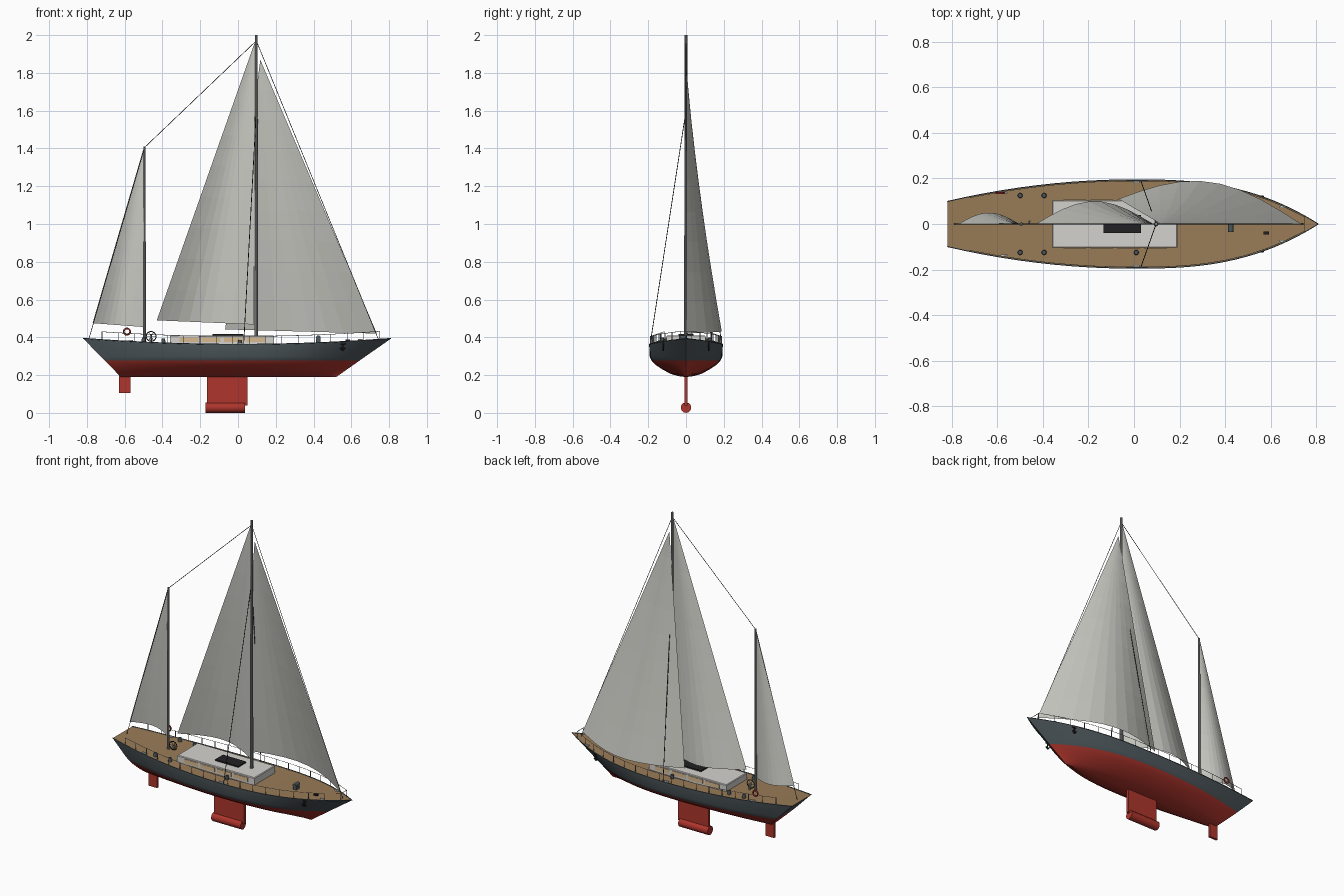
import bpy, bmesh, math
from mathutils import Vector

cube = bpy.data.objects.get("Cube")
if cube:
    bpy.data.objects.remove(cube, do_unlink=True)


def material(name, r, g, b):
    m = bpy.data.materials.new(name)
    m.use_nodes = True
    m.diffuse_color = (r, g, b, 1)
    m.node_tree.nodes["Principled BSDF"].inputs["Base Color"].default_value = (r, g, b, 1)
    return m


HULL = material("slate grey", 0.075, 0.095, 0.105)
RED = material("antifouling red", 0.42, 0.035, 0.025)
TEAK = material("teak deck", 0.32, 0.2, 0.095)
WHITE = material("cabin white", 0.66, 0.65, 0.62)
SAIL = material("sail cloth", 0.6, 0.6, 0.56)
METAL = material("spar grey", 0.27, 0.28, 0.28)
BLACK = material("black fittings", 0.015, 0.015, 0.017)
GLASS = material("warm window", 0.7, 0.5, 0.28)


def finish(name, bm, *mats, smooth=False):
    bmesh.ops.recalc_face_normals(bm, faces=bm.faces)
    me = bpy.data.meshes.new(name)
    bm.to_mesh(me)
    bm.free()
    ob = bpy.data.objects.new(name, me)
    bpy.context.collection.objects.link(ob)
    for m in mats:
        me.materials.append(m)
    if smooth:
        bpy.ops.object.select_all(action='DESELECT')
        ob.select_set(True)
        bpy.context.view_layer.objects.active = ob
        bpy.ops.object.shade_smooth_by_angle(angle=math.radians(35))
    return ob


def add_box(bm, x, y, z):
    """Box from (min, max) pairs."""
    vs = bmesh.ops.create_cube(bm, size=1)["verts"]
    for v in vs:
        v.co = [(p[0] + p[1]) / 2 + c * (p[1] - p[0]) for p, c in zip((x, y, z), v.co)]


def add_rod(bm, a, b, r, r2=None, sides=6):
    a, b = Vector(a), Vector(b)
    d = b - a
    mat = d.to_track_quat('Z', 'Y').to_matrix().to_4x4()
    mat.translation = (a + b) / 2
    bmesh.ops.create_cone(bm, cap_ends=True, segments=sides, radius1=r,
                          radius2=r if r2 is None else r2, depth=d.length, matrix=mat)


def box(name, mat, x, y, z):
    bm = bmesh.new()
    add_box(bm, x, y, z)
    return finish(name, bm, mat)


def rod(name, mat, a, b, r, r2=None, sides=8):
    bm = bmesh.new()
    add_rod(bm, a, b, r, r2, sides)
    return finish(name, bm, mat, smooth=True)


def ring(name, mat, loc, major, minor):
    bpy.ops.mesh.primitive_torus_add(major_segments=20, minor_segments=8, location=loc,
                                     rotation=(math.pi / 2, 0, 0),
                                     major_radius=major, minor_radius=minor)
    ob = bpy.context.object
    ob.name = name
    ob.data.materials.append(mat)
    bpy.ops.object.shade_smooth_by_angle(angle=math.radians(60))


# Hull lines: deck half-width and sheer height along x
STERN, BOW, KEEL_Z = -0.82, 0.81, 0.19


def beam(x):
    if x < 0:
        return 0.195 - 0.095 * (x / STERN) ** 2
    return 0.195 * max(0, 1 - (x / BOW) ** 2.66)


def sheer(x):
    return 0.362 + 0.032 * (x / STERN) ** 2


# Hull: lofted levels with raked stem and transom, red below the waterline
LEVELS = [(0.19, 0.02), (0.195, 0.22), (0.207, 0.42), (0.23, 0.64),
          (0.255, 0.83), (0.278, 0.94), (0.3, 0.99), (None, 1.0)]
N = 32
stations = [STERN + (BOW - STERN) * math.sin(i / N * math.pi / 2) for i in range(N + 1)]


def hull_point(x, level, side):
    z, width = level
    z = sheer(x) if z is None else z
    k = (z - KEEL_Z) / 0.204
    u = (x - STERN) / (BOW - STERN)
    x0 = -0.62 + (STERN + 0.62) * k
    x1 = 0.52 + (BOW - 0.52) * k
    if level[0] is None:
        x0, x1 = STERN, BOW
    return (x0 + (x1 - x0) * u, side * width * beam(x), z)


bm = bmesh.new()
section = [(l, -1) for l in reversed(LEVELS)] + [(l, 1) for l in LEVELS]
rows = [[bm.verts.new(hull_point(x, l, s)) for l, s in section] for x in stations]
for r0, r1 in zip(rows, rows[1:]):
    for j in range(len(section) - 1):
        bm.faces.new((r0[j], r0[j + 1], r1[j + 1], r1[j]))
top = len(LEVELS)
for j in range(top - 1):
    bm.faces.new((rows[0][j], rows[0][j + 1], rows[0][-2 - j], rows[0][-1 - j]))
for r0, r1 in zip(rows, rows[1:]):
    bm.faces.new((r0[0], r1[0], r1[-1], r0[-1])).material_index = 2
bmesh.ops.remove_doubles(bm, verts=bm.verts, dist=0.0002)
for f in bm.faces:
    if f.material_index != 2 and f.calc_center_median().z < 0.278:
        f.material_index = 1
finish("hull", bm, HULL, RED, TEAK, smooth=True)

# Toe rail along the deck edge
bm = bmesh.new()
for s in (-1, 1):
    edge = [(x, s * (beam(x) - 0.001), sheer(x) + 0.001) for x in stations]
    for a, b in zip(edge, edge[1:]):
        add_rod(bm, a, b, 0.0025)
finish("toe_rail", bm, HULL)

# Keel, ballast bulb and rudder
box("keel_fin", RED, (-0.165, 0.05), (-0.009, 0.009), (0.04, 0.2))
rod("keel_bulb", RED, (-0.172, 0, 0.028), (0.037, 0, 0.028), 0.028, sides=12)
box("rudder", RED, (-0.63, -0.57), (-0.007, 0.007), (0.105, 0.2))

# Cabin with windows and hatch
bm = bmesh.new()
add_box(bm, (-0.36, 0.19), (-0.104, 0.104), (0.35, 0.41))
bmesh.ops.bevel(bm, geom=[e for e in bm.edges if min(v.co.z for v in e.verts) > 0.4],
                offset=0.004, segments=1, affect='EDGES')
finish("cabin", bm, WHITE)
bm = bmesh.new()
for s in (-1, 1):
    for i in range(4):
        x = -0.31 + i * 0.118
        add_box(bm, (x, x + 0.1), (s * 0.105 - 0.002, s * 0.105 + 0.002), (0.374, 0.4))
finish("cabin_windows", bm, GLASS)
box("cabin_hatch", BLACK, (-0.135, 0.03), (-0.04, 0.04), (0.408, 0.418))

# Masts
MAIN_TOP, MIZZEN_TOP = (0.097, 0, 1.97), (-0.495, 0, 1.405)
rod("main_mast", METAL, (0.097, 0, 0.36), (0.097, 0, 2.0), 0.0105, 0.007, sides=10)
rod("mizzen_mast", METAL, (-0.495, 0, 0.36), (-0.495, 0, 1.41), 0.008, 0.006, sides=10)


# Sails: triangular sheets bellied towards +y
def sail(name, tack, clew, head, belly, n=9):
    tack, clew, head = Vector(tack), Vector(clew), Vector(head)
    bm = bmesh.new()
    grid = []
    for j in range(n + 1):
        v = j / n
        a, b = tack.lerp(head, v), clew.lerp(head, v)
        grid.append([bm.verts.new(a.lerp(b, i / n) + Vector(
            (0, belly * math.sin(math.pi * i / n) * (1 - v) ** 1.5, 0))) for i in range(n + 1)])
    for g0, g1 in zip(grid, grid[1:]):
        for i in range(n):
            bm.faces.new((g0[i], g0[i + 1], g1[i + 1], g1[i]))
    bmesh.ops.remove_doubles(bm, verts=bm.verts, dist=0.0002)
    finish(name, bm, SAIL)


sail("main_sail", (0.085, 0, 0.468), (-0.43, 0, 0.49), (0.09, 0, 1.965), 0.1)
sail("head_sail", (0.735, 0, 0.42), (-0.068, 0.11, 0.442), (0.118, 0, 1.87), 0.13)
sail("mizzen_sail", (-0.503, 0, 0.455), (-0.77, 0, 0.475), (-0.5, 0, 1.4), 0.05)

# Standing rigging
bm = bmesh.new()
for a, b in ((MAIN_TOP, (0.745, 0, 0.385)), (MAIN_TOP, MIZZEN_TOP),
             (MIZZEN_TOP, (-0.79, 0, 0.39))):
    add_rod(bm, a, b, 0.0016)
for s in (-1, 1):
    add_rod(bm, (0.03, s * 0.19, 0.362), (0.097, 0, 1.6), 0.002)
finish("rigging", bm, BLACK)

# Guard rails: stanchions and lifeline on both sides
bm = bmesh.new()
posts = [-0.72 + i * 0.0865 for i in range(18)]
for s in (-1, 1):
    feet = [Vector((x, s * (beam(x) - 0.006), sheer(x))) for x in posts]
    tops = [p + Vector((0, 0, 0.043)) for p in feet]
    for a, b in zip(feet, tops):
        add_rod(bm, a, b, 0.0018)
    for a, b in zip(tops, tops[1:]):
        add_rod(bm, a, b, 0.0014)
add_rod(bm, (0.75, -0.033, 0.43), (0.75, 0.033, 0.43), 0.0018)
finish("guard_rails", bm, METAL)

# Winches, windlass and deck hatch
bm = bmesh.new()
for x in (-0.5, -0.395, 0.01):
    for s in (-1, 1):
        z = sheer(x)
        add_rod(bm, (x, s * 0.125, z - 0.002), (x, s * 0.125, z + 0.024), 0.0115, 0.009, 12)
finish("winches", bm, HULL, smooth=True)
bm = bmesh.new()
add_box(bm, (0.412, 0.438), (-0.032, 0.0), (0.365, 0.39))
add_rod(bm, (0.425, -0.036, 0.398), (0.425, 0.004, 0.398), 0.012, sides=12)
finish("windlass", bm, HULL)
box("chain_hatch", BLACK, (0.568, 0.594), (-0.046, -0.032), (0.37, 0.388))

# Fairleads at the deck edge
bm = bmesh.new()
for x in (-0.57, 0.01, 0.65):
    for s in (-1, 1):
        y, z = s * (beam(x) - 0.012), sheer(x)
        add_box(bm, (x - 0.014, x + 0.014), (y - 0.004, y + 0.004), (z, z + 0.008))
finish("fairleads", bm, WHITE)

# Anchors hung on the bow
bm = bmesh.new()
for s in (-1, 1):
    x, y = 0.555, s * 0.121
    add_rod(bm, (x, y, 0.33), (x, y, 0.372), 0.004)
    add_rod(bm, (x - 0.013, y, 0.367), (x + 0.013, y, 0.367), 0.004)
    for d in (-1, 1):
        add_rod(bm, (x, y, 0.33), (x + d * 0.013, y, 0.343), 0.004)
finish("anchors", bm, BLACK)

# Steering wheel with pedestal, and life ring
ring("steering_wheel", BLACK, (-0.46, 0, 0.405), 0.026, 0.0025)
bm = bmesh.new()
for i in range(3):
    d = Vector((math.cos(i * math.pi / 3), 0, math.sin(i * math.pi / 3))) * 0.026
    c = Vector((-0.46, 0, 0.405))
    add_rod(bm, c - d, c + d, 0.0015)
add_rod(bm, (-0.46, 0.012, 0.36), (-0.46, 0.012, 0.407), 0.005)
add_rod(bm, (-0.46, -0.002, 0.405), (-0.46, 0.014, 0.405), 0.004)
finish("wheel_spokes_and_pedestal", bm, METAL)
ring("life_ring", RED, (-0.588, 0.106 + 0.03, 0.43), 0.017, 0.0045)
